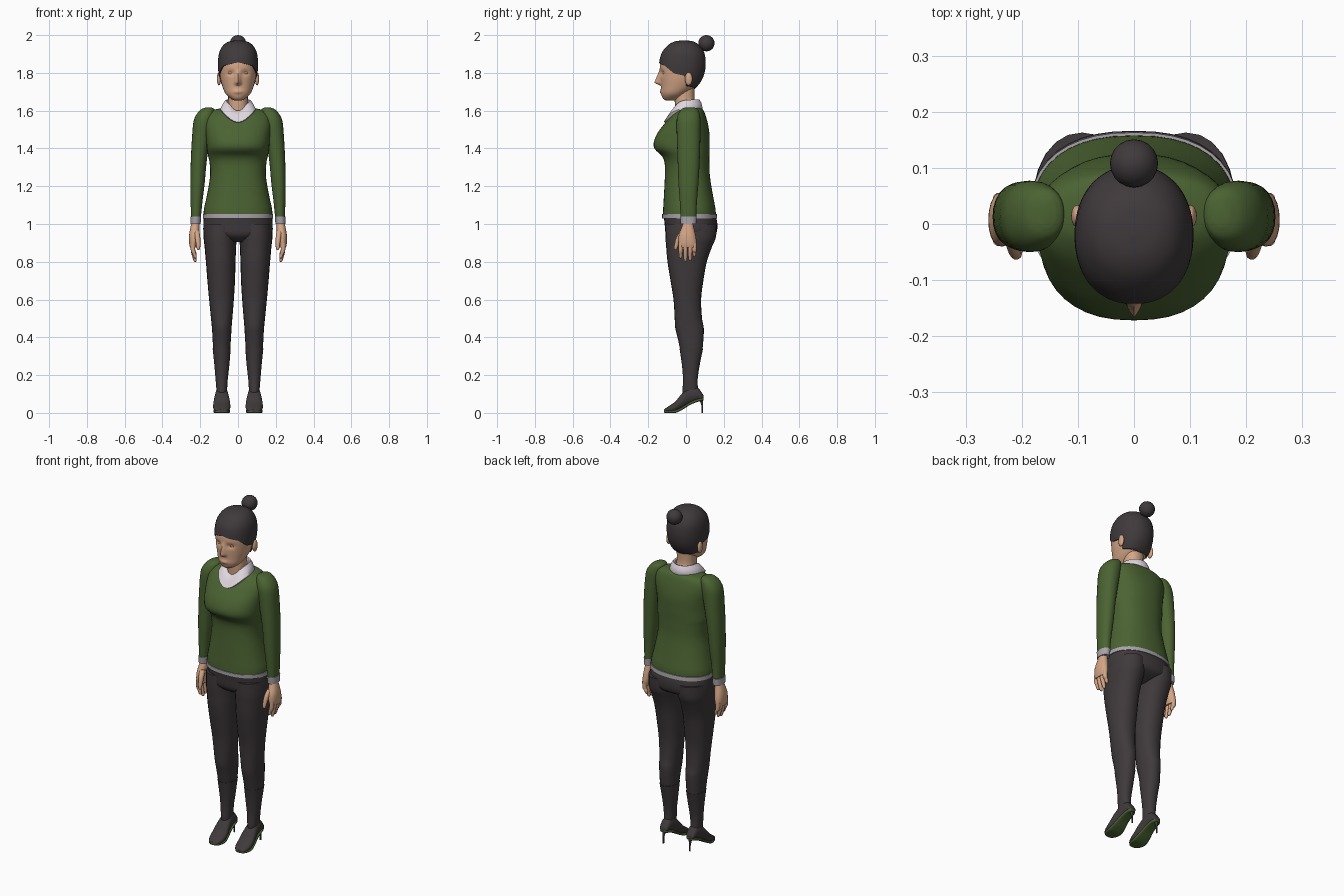
import bpy, bmesh, math
from math import sin, cos, pi, exp


def material(name, rgb):
    m = bpy.data.materials.new(name)
    m.diffuse_color = (*rgb, 1)
    return m


SKIN = material("skin", (0.66, 0.38, 0.24))
DARK = material("dark charcoal", (0.050, 0.041, 0.043))
GREEN = material("moss green", (0.070, 0.125, 0.032))
WHITE = material("pale lilac white", (0.74, 0.68, 0.74))
GREY = material("trim grey", (0.40, 0.37, 0.40))


def skin(name, rings, mat, cap=True):
    """Join equal closed rings of points into one smooth surface."""
    bm = bmesh.new()
    rows = [[bm.verts.new(p) for p in r] for r in rings]
    n = len(rows[0])
    for a, b in zip(rows, rows[1:]):
        for i in range(n):
            j = (i + 1) % n
            bm.faces.new((a[i], a[j], b[j], b[i]))
    if cap:
        bm.faces.new(rows[0])
        bm.faces.new(rows[-1])
    bmesh.ops.recalc_face_normals(bm, faces=bm.faces)
    for f in bm.faces:
        f.smooth = True
    me = bpy.data.meshes.new(name)
    bm.to_mesh(me)
    bm.free()
    me.set_sharp_from_angle(angle=math.radians(50))
    me.materials.append(mat)
    ob = bpy.data.objects.new(name, me)
    bpy.context.collection.objects.link(ob)
    return ob


def spline(tab, t):
    i = min(int(t), len(tab) - 2)
    u = t - i
    p = [tab[max(0, min(len(tab) - 1, i + k))] for k in (-1, 0, 1, 2)]
    return [b + 0.5 * u * (c - a + u * (2 * a - 5 * b + 4 * c - d + u * (3 * (b - c) + d - a)))
            for a, b, c, d in zip(*p)]


def power(v, e):
    return math.copysign(abs(v) ** (2 / e), v)


def loft(name, tab, mat, n=24, e=2.2, sub=4, s=1, axis="z", grow=0):
    """Rows are (level, u0, u1, v0, v1): box limits of a rounded section."""
    rings = []
    for k in range((len(tab) - 1) * sub + 1):
        l, u0, u1, v0, v1 = spline(tab, k / sub)
        ring = []
        for i in range(n):
            a = 2 * pi * i / n
            u = (u0 + u1) / 2 + ((u1 - u0) / 2 + grow) * power(cos(a), e)
            v = (v0 + v1) / 2 + ((v1 - v0) / 2 + grow) * power(sin(a), e)
            ring.append((u * s, v, l) if axis == "z" else (u * s, l, max(v, 0)))
        rings.append(ring)
    return skin(name, rings, mat)


def sym(tab):
    return [(z, -r, r, f, b) for z, r, f, b in tab]


def ball(name, c, r, mat):
    rings = [[(c[0] + r[0] * sin(p) * cos(a), c[1] + r[1] * sin(p) * sin(a), c[2] + r[2] * cos(p))
              for a in (2 * pi * i / 20 for i in range(20))]
             for p in (0.02 + (pi - 0.04) * k / 14 for k in range(15))]
    return skin(name, rings, mat)


# Head: z, half width, front, back
HEAD = [(1.655, .022, -.108, -.055), (1.665, .040, -.122, -.030), (1.69, .066, -.131, .005),
        (1.73, .083, -.133, .055), (1.78, .095, -.136, .086), (1.84, .100, -.138, .098),
        (1.90, .095, -.124, .092), (1.94, .074, -.092, .066), (1.96, .043, -.055, .034),
        (1.966, .004, -.014, -.006)]
LAST = len(HEAD) - 1


def face_relief(x, z):
    nose = 0.033 * exp(-(x / .013) ** 2) * max(0, min((1.82 - z) / .07, (z - 1.732) / .014, 1))
    eye = -0.010 * exp(-((abs(x) - .038) / .020) ** 2 - ((z - 1.80) / .013) ** 2)
    lips = 0.007 * exp(-(x / .024) ** 2 - ((z - 1.70) / .010) ** 2)
    return nose + eye + lips


def head_point(t, a, off=0):
    z, r, f, b = spline(HEAD, t)
    x = (r + off) * power(sin(a), 2.15)
    y = (f + b) / 2 - ((b - f) / 2 + off) * power(cos(a), 2.15)
    if y < -.05 and not off:
        y -= face_relief(x, z)
    return (x, y, z + off * max(0, (z - 1.85) / .116))


N = 80
ANG = [2 * pi * i / N for i in range(N)]
skin("head", [[head_point(t / 8, a) for a in ANG] for t in range(LAST * 8 + 1)], SKIN)

# Hair cap rises from a hairline that depends on the direction
LINE = [(0, 1.855), (45, 1.838), (72, 1.797), (98, 1.785), (112, 1.73), (181, 1.718)]


def hair_start(a):
    d = math.degrees(min(a, 2 * pi - a))
    for (d0, z0), (d1, z1) in zip(LINE, LINE[1:]):
        if d <= d1:
            h = z0 + (z1 - z0) * (d - d0) / (d1 - d0)
            break
    lo, hi = 0, LAST
    for _ in range(25):
        mid = (lo + hi) / 2
        lo, hi = (mid, hi) if spline(HEAD, mid)[0] < h else (lo, mid)
    return lo


START = [hair_start(a) for a in ANG]
rings = [[head_point(t, a, -.004) for t, a in zip(START, ANG)]]
rings += [[head_point(t + (LAST - t) * k / 30, a, .006) for t, a in zip(START, ANG)] for k in range(31)]
skin("hair_cap", rings, DARK)
ball("hair_bun", (0, .108, 1.957), (.043, .043, .043), DARK)
for s in (-1, 1):
    ball("ear", (s * .101, .014, 1.768), (.011, .020, .034), SKIN)
    ball("eyelid", (s * .038, -.112, 1.80), (.016, .012, .009), SKIN)

# Neck and sweater body
loft("neck", sym([(1.55, .060, -.058, .070), (1.61, .056, -.058, .062), (1.66, .052, -.060, .045),
                  (1.74, .054, -.060, .048)]), SKIN)
loft("sweater_body", sym([
    (1.042, .182, -.122, .158), (1.08, .180, -.121, .156), (1.15, .165, -.117, .143),
    (1.25, .148, -.112, .127), (1.32, .150, -.113, .124), (1.36, .158, -.128, .124),
    (1.395, .164, -.164, .125), (1.43, .167, -.171, .125), (1.48, .171, -.152, .124),
    (1.53, .176, -.115, .116), (1.57, .170, -.082, .105), (1.597, .145, -.052, .095),
    (1.61, .105, -.035, .085), (1.616, .06, -.02, .07)]), GREEN, n=40, e=2.35)
loft("shirt_hem", sym([(1.03, .182, -.122, .161), (1.052, .182, -.122, .159)]), GREY, n=40, e=2.35,
     sub=1, grow=.004)


# Folded shirt collar, dropping to a point at the front
def collar_ring(r, front, back, z_back, z_front):
    out = []
    for i in range(48):
        a = 2 * pi * i / 48
        drop = ((1 + cos(a)) / 2) ** 5
        out.append((r * sin(a), (front + back) / 2 - (back - front) / 2 * cos(a),
                    z_back + (z_front - z_back) * drop))
    return out


skin("shirt_collar", [collar_ring(.088, -.104, .080, 1.595, 1.535), collar_ring(.094, -.118, .088, 1.612, 1.54),
                      collar_ring(.080, -.094, .082, 1.64, 1.575), collar_ring(.066, -.073, .072, 1.658, 1.60),
                      collar_ring(.058, -.064, .064, 1.655, 1.60), collar_ring(.052, -.050, .055, 1.60, 1.57)],
     WHITE, cap=False)

# Trousers seat
loft("trouser_seat", sym([(.905, .05, -.06, .08), (.925, .12, -.09, .13), (.95, .178, -.108, .160),
                          (1.0, .183, -.113, .166), (1.045, .180, -.118, .157)]), DARK, n=40, e=2.35)

LEG = [(1.0, .004, .180, -.110, .163), (.93, .006, .182, -.109, .158), (.88, .010, .177, -.105, .138),
       (.80, .013, .170, -.098, .110), (.70, .016, .162, -.082, .092), (.60, .022, .153, -.066, .080),
       (.50, .030, .143, -.060, .085), (.45, .034, .138, -.057, .094), (.40, .037, .135, -.045, .093),
       (.34, .041, .132, -.032, .088), (.25, .048, .123, -.019, .070), (.18, .056, .117, -.014, .060),
       (.12, .060, .112, -.016, .062), (.09, .062, .110, -.012, .066)]
ARM = [(1.617, .140, .170, -.005, .045), (1.607, .125, .195, -.025, .062), (1.58, .125, .220, -.042, .073),
       (1.54, .130, .236, -.050, .077), (1.45, .148, .244, -.048, .076), (1.33, .166, .250, -.044, .072),
       (1.22, .176, .252, -.040, .066), (1.12, .188, .251, -.033, .058), (1.03, .197, .248, -.028, .054)]
PALM = [(1.02, .206, .243, -.010, .034), (.98, .204, .252, -.024, .042), (.94, .207, .259, -.038, .051),
        (.90, .213, .259, -.040, .056), (.875, .220, .254, -.034, .052)]
FOOT = [(-.117, .006, .016, .012), (-.108, .003, .024, .029), (-.085, .002, .040, .041), (-.055, .004, .062, .046),
        (-.02, .020, .104, .042), (.02, .045, .138, .034), (.06, .062, .135, .030), (.085, .068, .105, .024),
        (.093, .072, .090, .014)]
X = .086

for s, side in ((-1, "left"), (1, "right")):
    # Leg and ankle boot
    loft(side + "_trouser_leg", LEG[:10], DARK, s=s)
    loft(side + "_boot_shaft", LEG[9:], DARK, s=s, grow=.002)
    loft(side + "_boot_foot", [(y, X - w, X + w, b, t) for y, b, t, w in FOOT], DARK, s=s, axis="y")
    loft(side + "_boot_sole", [(y, X - w * .95, X + w * .95, b - .004, b + .012) for y, b, t, w in FOOT], GREEN,
         s=s, axis="y", e=4)
    loft(side + "_heel", [(0, X - .004, X + .004, .083, .091), (.04, X - .005, X + .005, .081, .091),
                          (.078, X - .012, X + .012, .066, .092)], DARK, n=10, s=s)
    # Sleeve, cuff and hand
    loft(side + "_sleeve", ARM, GREEN, s=s)
    loft(side + "_cuff", [(1.0, .200, .250, -.026, .052), (1.04, .197, .250, -.029, .055)], GREY, s=s, sub=1,
         grow=.002)
    loft(side + "_palm", PALM, SKIN, s=s, n=20)
    for y, tip in ((-.028, .818), (-.003, .800), (.022, .805), (.044, .828)):
        loft(side + "_finger", [(.90, .227, .252, y - .012, y + .012), (.86, .226, .250, y - .012, y + .012),
                                (tip + .02, .220, .240, y - .010, y + .010),
                                (tip + .004, .219, .234, y - .007, y + .007),
                                (tip, .224, .229, y - .002, y + .002)], SKIN, n=10, s=s)
    loft(side + "_thumb", [(.965, .205, .235, -.030, .0), (.93, .200, .228, -.052, -.020),
                           (.89, .199, .222, -.062, -.038), (.868, .202, .218, -.063, -.047),
                           (.862, .207, .212, -.058, -.052)], SKIN, n=10, s=s)
